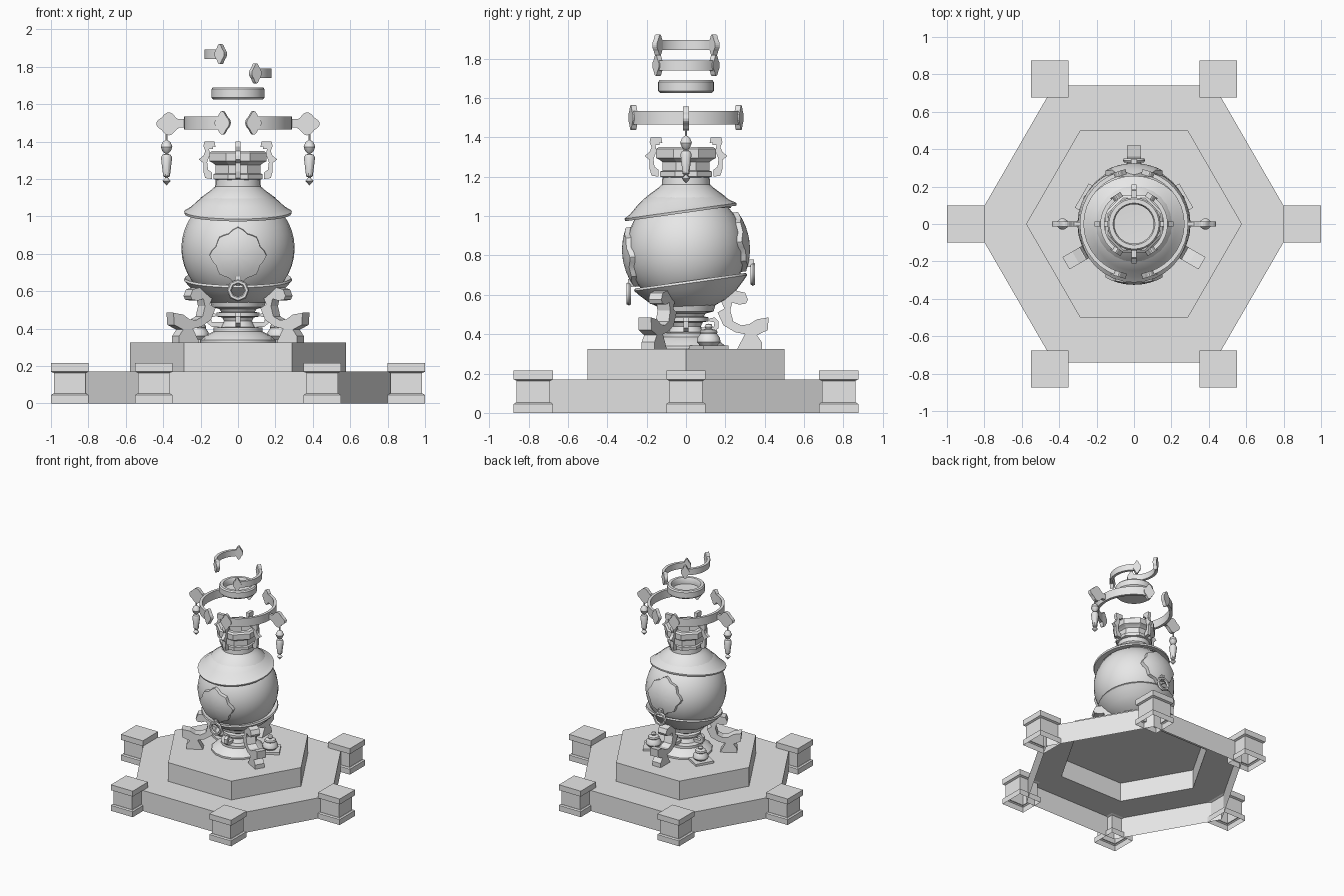
import bpy, bmesh, math
from mathutils import Matrix, Vector

if "Cube" in bpy.data.objects:
    bpy.data.objects.remove(bpy.data.objects["Cube"])

stone = bpy.data.materials.new("plain_grey")
stone.diffuse_color = (0.8, 0.8, 0.8, 1)
stone.use_nodes = True
stone.node_tree.nodes["Principled BSDF"].inputs["Base Color"].default_value = stone.diffuse_color


def finish(name, bm, matrix=None, smooth=None):
    bmesh.ops.remove_doubles(bm, verts=bm.verts, dist=0.0001)
    bmesh.ops.recalc_face_normals(bm, faces=bm.faces)
    if matrix:
        bm.transform(matrix)
    mesh = bpy.data.meshes.new(name)
    bm.to_mesh(mesh)
    bm.free()
    mesh.materials.append(stone)
    ob = bpy.data.objects.new(name, mesh)
    bpy.context.collection.objects.link(ob)
    if smooth:
        bpy.ops.object.select_all(action='DESELECT')
        ob.select_set(True)
        bpy.context.view_layer.objects.active = ob
        bpy.ops.object.shade_smooth_by_angle(angle=math.radians(smooth))
    return ob


def loft(name, rings, matrix=None, smooth=None, closed=True):
    """Skin a list of equally long point rings."""
    bm = bmesh.new()
    rows = [[bm.verts.new(p) for p in ring] for ring in rings]
    n = len(rows[0])
    for a, b in zip(rows, rows[1:]):
        for i in range(n if closed else n - 1):
            j = (i + 1) % n
            bm.faces.new((a[i], a[j], b[j], b[i]))
    return finish(name, bm, matrix, smooth)


def lathe(name, profile, n=32, matrix=None, smooth=35, turn=0.0):
    rings = [[(r * math.cos(turn + math.tau * i / n), r * math.sin(turn + math.tau * i / n), z)
              for i in range(n)] for r, z in profile]
    return loft(name, rings, matrix, smooth)


def plate(name, outline, thick, matrix):
    """Extrude a flat outline, centred on its own plane."""
    bm = bmesh.new()
    lo = [bm.verts.new((x, y, -thick / 2)) for x, y in outline]
    hi = [bm.verts.new((x, y, thick / 2)) for x, y in outline]
    bm.faces.new(lo[::-1])
    bm.faces.new(hi)
    for i in range(len(lo)):
        j = (i + 1) % len(lo)
        bm.faces.new((lo[i], lo[j], hi[j], hi[i]))
    return finish(name, bm, matrix)


def radial_plane(a):
    c, s = math.cos(a), math.sin(a)
    return Matrix(((c, 0, s, 0), (s, 0, -c, 0), (0, 1, 0, 0), (0, 0, 0, 1)))


def facing_plane(a, r, z):
    c, s = math.cos(a), math.sin(a)
    return Matrix(((-s, 0, c, c * r), (c, 0, s, s * r), (0, 1, 0, z), (0, 0, 0, 1)))


def scallop(rx, ry, wave=0.12, n=32):
    return [(rx * (1 + wave * math.cos(4 * t)) * math.cos(t), ry * (1 + wave * math.cos(4 * t)) * math.sin(t))
            for t in (math.tau * i / n for i in range(n))]


def torus(name, big, small, matrix, n=8, m=6):
    rings = [[((big + small * math.cos(math.tau * j / m)) * math.cos(math.tau * i / n),
               (big + small * math.cos(math.tau * j / m)) * math.sin(math.tau * i / n),
               small * math.sin(math.tau * j / m)) for j in range(m)] for i in range(n + 1)]
    return loft(name, rings, matrix, 40)


# Hollow two-step hexagonal plinth
lathe("plinth", [(0.856, 0), (0.856, 0.17), (0.577, 0.17), (0.577, 0.325), (0, 0.325)], 6, smooth=None)

# Corner posts with foot and cap
q = math.sqrt(2)
post = [(0.1, 0), (0.1, 0.045), (0.09, 0.052), (0.085, 0.052), (0.085, 0.163),
        (0.1, 0.17), (0.1, 0.215), (0, 0.215)]
for i in range(6):
    a = i * math.pi / 3
    lathe("corner_post", [(r * q, z) for r, z in post], 4,
          Matrix.Translation((0.9 * math.cos(a), 0.895 * math.sin(a), 0)), None, math.pi / 4)

# Turned foot under the vase
lathe("vase_foot", [(0.2, 0.326), (0.2, 0.34), (0.17, 0.365), (0.13, 0.385), (0.13, 0.405), (0.09, 0.41),
                    (0.075, 0.44), (0.085, 0.46), (0.115, 0.465), (0.115, 0.485), (0.09, 0.49),
                    (0.1, 0.505), (0.14, 0.515), (0.15, 0.55)], 16)

# Round body, neck and faceted mouth
centre = Matrix.Translation((0, 0, 0.83))
tilt = centre @ Matrix.Rotation(math.radians(8), 4, 'X')
ball = [(0.303 * math.sin(t), -0.303 * math.cos(t)) for t in (math.pi * i / 20 for i in range(21))]
lathe("vase_body", ball, 32, tilt)
lathe("vase_neck", [(0.23, 1.04), (0.2, 1.1), (0.145, 1.14), (0.122, 1.16), (0.12, 1.2)], 24)
lathe("vase_mouth", [(0.12, 1.195), (0.143, 1.2), (0.143, 1.225), (0.13, 1.23), (0.13, 1.275), (0.145, 1.285),
                     (0.165, 1.295), (0.165, 1.34), (0.15, 1.35), (0.118, 1.35), (0.11, 1.2), (0, 1.19)],
      8, smooth=None, turn=math.pi / 8)

# Tilted shoulder cape and lower bowl, both with flared rims
lathe("shoulder_cape", [(0.12, 0.31), (0.17, 0.288), (0.215, 0.255), (0.255, 0.218), (0.288, 0.198),
                        (0.285, 0.185), (0.235, 0.195)], 32, tilt)
lathe("lower_bowl", [(0.24, -0.175), (0.285, -0.16), (0.29, -0.172), (0.265, -0.2), (0.225, -0.24),
                     (0.165, -0.28), (0.1, -0.303)], 32, tilt)


# Scalloped shields hugging the body, front and back, each with a hanging ring
def shield(side):
    n, rings = 32, []
    for shell, steps in ((0.325, (0, 0.25, 0.5, 0.75, 1)), (0.298, (1,))):
        for k in steps:
            ring = []
            for i in range(n):
                t = math.tau * i / n
                r = k * (0.137 + 0.009 * math.cos(8 * t) + 0.006 * math.cos(4 * t))
                x, z = r * math.cos(t), r * math.sin(t)
                ring.append((x, side * math.sqrt(shell ** 2 - r * r), z))
            rings.append(ring)
    loft("body_shield", rings, tilt, 40)


for side, y, z in ((-1, -0.29, 0.605), (1, 0.34, 0.705)):
    shield(side)
    torus("hanging_ring", 0.047, 0.013, Matrix.Translation((0, y, z)) @ Matrix.Rotation(math.pi / 2, 4, 'X'))
    bm = bmesh.new()
    bmesh.ops.create_cube(bm, size=1)
    finish("ring_lug", bm, Matrix.Translation((0, y - side * 0.015, z + 0.055)) @ Matrix.Diagonal((0.03, 0.04, 0.04, 1)))

# Neck handles and small scrolls around the foot
handle = [(0.12, 1.37), (0.135, 1.375), (0.135, 1.36), (0.155, 1.36), (0.15, 1.33), (0.165, 1.29), (0.16, 1.25),
          (0.14, 1.235), (0.14, 1.2), (0.175, 1.205), (0.185, 1.24), (0.185, 1.285), (0.21, 1.305),
          (0.185, 1.325), (0.175, 1.35), (0.185, 1.375), (0.18, 1.4), (0.125, 1.4)]
scroll = [(0.07, 0.41), (0.14, 0.41), (0.165, 0.43), (0.165, 0.465), (0.145, 0.485), (0.12, 0.48),
          (0.12, 0.465), (0.145, 0.46), (0.14, 0.435), (0.07, 0.435)]
for i in range(4):
    m = radial_plane(i * math.pi / 2)
    plate("neck_handle", handle, 0.026, m)
    plate("foot_scroll", scroll, 0.026, m)

# Three curled legs
leg = [(0.26, 0.325), (0.30, 0.40), (0.25, 0.41), (0.19, 0.445), (0.16, 0.51), (0.195, 0.53), (0.175, 0.575),
       (0.2, 0.6), (0.25, 0.622), (0.3, 0.61), (0.315, 0.575), (0.305, 0.555), (0.27, 0.55), (0.235, 0.56),
       (0.225, 0.52), (0.24, 0.465), (0.28, 0.445), (0.32, 0.45), (0.36, 0.475), (0.42, 0.485),
       (0.415, 0.42), (0.36, 0.395), (0.385, 0.36), (0.385, 0.325)]
for deg in (90, 210, 330):
    plate("curled_leg", leg, 0.075, radial_plane(math.radians(deg)))

# Two lidded pots on trays between the legs
for x in (-0.215, 0.215):
    spot = Matrix.Translation((x, 0.115, 0.325)) @ Matrix.Rotation(math.radians(30 if x > 0 else -30), 4, 'Z')
    lathe("pot_tray", [(0, 0), (0.105, 0), (0.105, 0.018), (0, 0.018)], 4, spot, None, math.pi / 4)
    lathe("lidded_pot", [(0.045, 0.018), (0.06, 0.035), (0.058, 0.055), (0.042, 0.078), (0.045, 0.085), (0.04, 0.095),
                         (0.015, 0.102), (0.02, 0.112), (0.015, 0.125), (0, 0.128)], 12, spot)


# Floating curved bands with scalloped end plates
def band(name, mid, half, radius, z, height, rx, ry):
    n, rings = 14, []
    for i in range(n + 1):
        a = mid - half + 2 * half * i / n
        rings.append([(r * math.cos(a), r * math.sin(a), z + h) for r, h in
                      ((radius, -height / 2), (radius, height / 2),
                       (radius - 0.022, height / 2), (radius - 0.022, -height / 2))])
    loft(name, rings, None, 40)
    for s in (-1, 1):
        plate(name + "_end", scallop(rx, ry), 0.028, facing_plane(mid + s * half, radius - 0.01, z))


for mid in (0, math.pi):
    band("large_band", mid, math.radians(73), 0.29, 1.5, 0.068, 0.037, 0.056)
    # Hanging pendant beside each large band
    out = Matrix.Translation((0.37, 1.495, 0))
    plate("pendant_plate", scallop(0.06, 0.055), 0.028, radial_plane(mid) @ out)
    plate("pendant_link", [(0.28, 1.475), (0.34, 1.475), (0.34, 1.52), (0.28, 1.52)], 0.022, radial_plane(mid))
    lathe("pendant_drop", [(0, 1.165), (0.022, 1.19), (0.006, 1.208), (0.018, 1.215), (0.03, 1.315), (0.022, 1.33),
                           (0.006, 1.335), (0.022, 1.348), (0.031, 1.372), (0.022, 1.396), (0.006, 1.408),
                           (0.006, 1.45)], 10, Matrix.Translation((0.382 * math.cos(mid), 0, 0)))
for mid, z in ((math.pi, 1.868), (0, 1.765)):
    band("small_band", mid, math.radians(57), 0.18, z, 0.05, 0.028, 0.048)

# Floating shallow dish
lathe("floating_dish", [(0, 1.625), (0.132, 1.625), (0.142, 1.635), (0.142, 1.68), (0.134, 1.69),
                        (0.112, 1.69), (0.105, 1.68), (0.105, 1.64), (0, 1.635)], 32)
